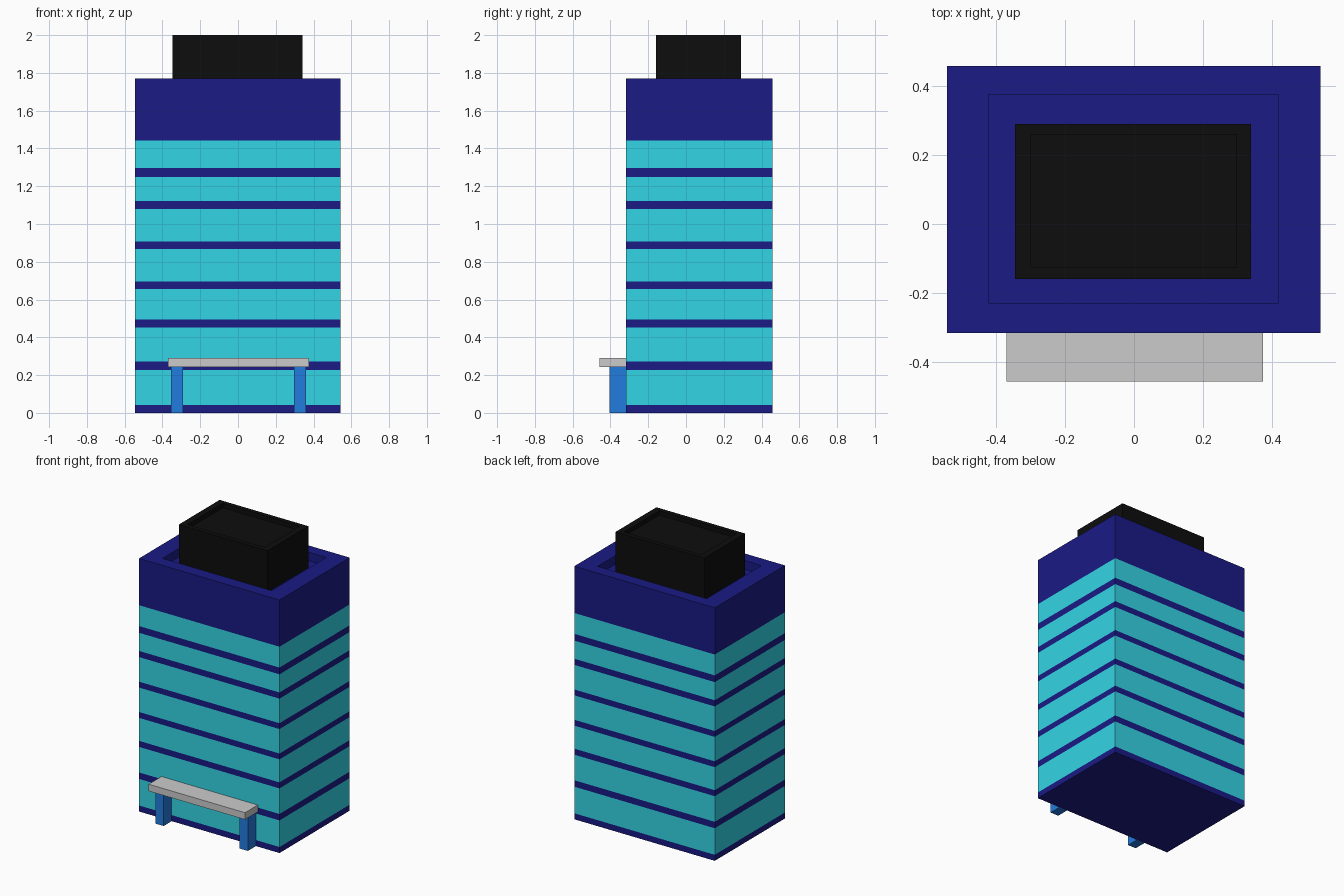
import bpy, bmesh

if "Cube" in bpy.data.objects:
    bpy.data.objects.remove(bpy.data.objects["Cube"])


def material(name, rgb):
    m = bpy.data.materials.new(name)
    m.diffuse_color = (*rgb, 1)
    m.use_nodes = True
    m.node_tree.nodes["Principled BSDF"].inputs["Base Color"].default_value = m.diffuse_color
    return m


navy = material("navy", (0.01, 0.011, 0.235))
teal = material("teal", (0.033, 0.66, 0.78))
blue = material("blue", (0.016, 0.2, 0.74))
black = material("black", (0.004, 0.004, 0.004))


def finish(bm, name, mats):
    bmesh.ops.recalc_face_normals(bm, faces=bm.faces)
    mesh = bpy.data.meshes.new(name)
    bm.to_mesh(mesh)
    bm.free()
    for m in mats:
        mesh.materials.append(m)
    obj = bpy.data.objects.new(name, mesh)
    bpy.context.collection.objects.link(obj)
    return obj


def shaft(name, outer, heights, inner, depth, mats):
    """Box split into level bands (alternating materials) with a sunken roof."""
    bm = bmesh.new()

    def ring(rect, z):
        x0, x1, y0, y1 = rect
        return [bm.verts.new((x, y, z)) for x, y in
                ((x0, y0), (x1, y0), (x1, y1), (x0, y1))]

    rings = [ring(outer, z) for z in heights]
    bands = len(rings) - 1
    rings += [ring(inner, heights[-1]), ring(inner, heights[-1] - depth)]
    for i, (a, b) in enumerate(zip(rings, rings[1:])):
        for k in range(4):
            f = bm.faces.new((a[k], a[(k + 1) % 4], b[(k + 1) % 4], b[k]))
            f.material_index = i % 2 if i < bands else 0
    bm.faces.new(rings[0][::-1])
    bm.faces.new(rings[-1])
    return finish(bm, name, mats)


def box(name, x, y, z, mats=()):
    bm = bmesh.new()
    bmesh.ops.create_cube(bm, size=1)
    for v in bm.verts:
        v.co = [(a + b) / 2 + c * (b - a) for c, (a, b) in zip(v.co, (x, y, z))]
    return finish(bm, name, mats)


# Tower with window bands and parapet roof
levels = [0, 0.042, 0.228, 0.273, 0.452, 0.494, 0.655, 0.696, 0.867, 0.908,
          1.08, 1.123, 1.25, 1.297, 1.443, 1.77]
shaft("tower", (-0.544, 0.543, -0.317, 0.459), levels,
      (-0.423, 0.421, -0.23, 0.376), 0.06, [navy, teal])

# Rooftop plant room
shaft("plant_room", (-0.346, 0.341, -0.16, 0.291), [1.71, 2.0],
      (-0.3, 0.296, -0.127, 0.26), 0.03, [black])

# Entrance canopy and its posts
box("canopy", (-0.371, 0.375), (-0.458, -0.317), (0.243, 0.291))
for side, x in (("left", -0.323), ("right", 0.329)):
    box(side + "_canopy_post", (x - 0.032, x + 0.032), (-0.406, -0.317),
        (0, 0.243), [blue])
